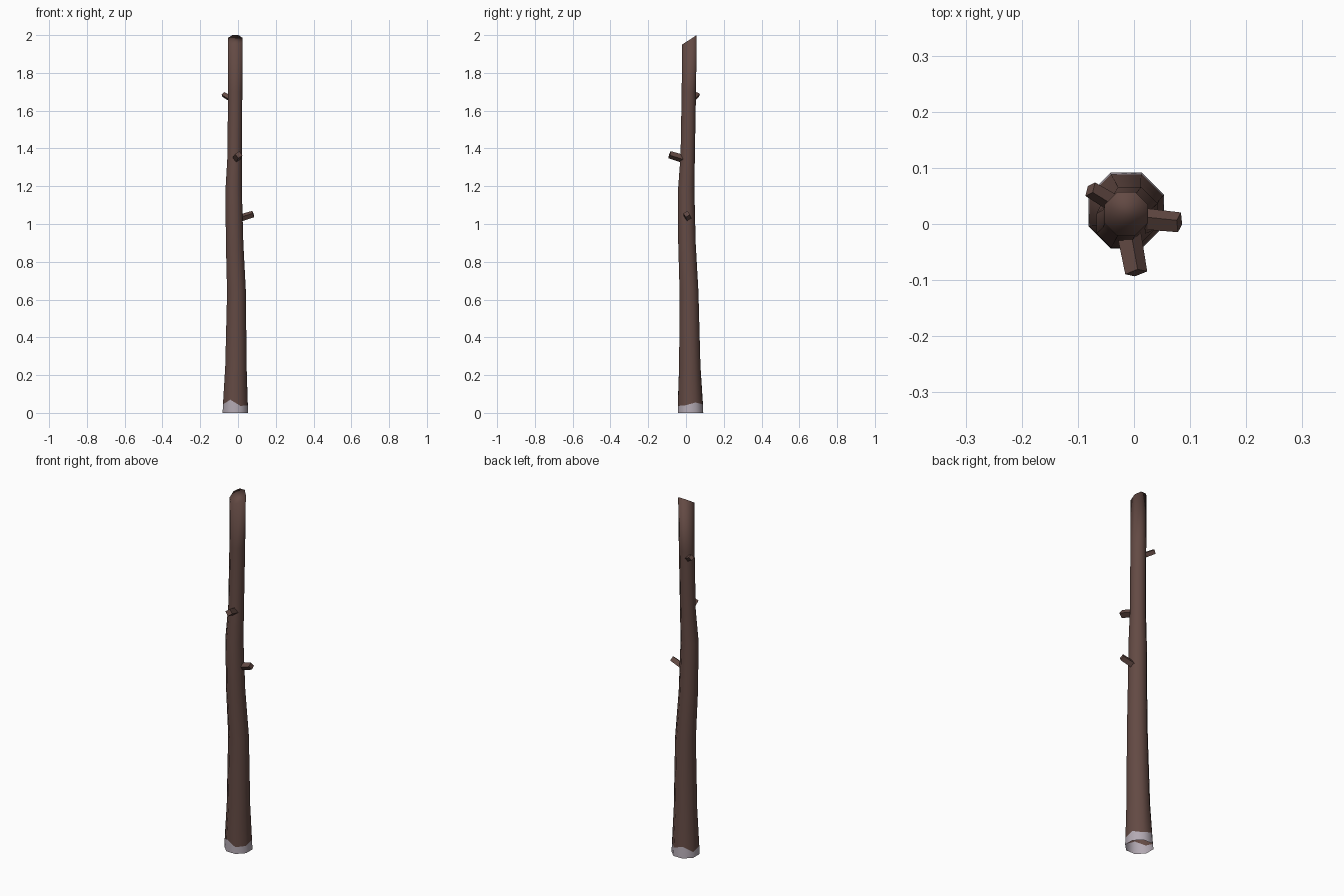
import bpy, bmesh, math
from mathutils import Vector

if "Cube" in bpy.data.objects:
    bpy.data.objects.remove(bpy.data.objects["Cube"])


def material(name, color):
    m = bpy.data.materials.new(name)
    m.diffuse_color = (*color, 1)
    m.use_nodes = True
    m.node_tree.nodes["Principled BSDF"].inputs["Base Color"].default_value = m.diffuse_color
    return m


bark = material("bark", (0.125, 0.068, 0.057))
pale = material("pale_wood", (0.45, 0.40, 0.45))


def skin(name, rings, mats, cap_end=True, smooth=True):
    """Join successive rings of points; first band takes the last material."""
    bm = bmesh.new()
    loops = [[bm.verts.new(p) for p in ring] for ring in rings]
    n = len(loops[0])
    for i, (a, b) in enumerate(zip(loops, loops[1:])):
        for k in range(n):
            j = (k + 1) % n
            f = bm.faces.new((a[k], a[j], b[j], b[k]))
            f.material_index = len(mats) - 1 if i == 0 else 0
    if cap_end:
        bm.faces.new(loops[-1])
    for f in bm.faces:
        f.smooth = smooth
    me = bpy.data.meshes.new(name)
    bm.to_mesh(me)
    bm.free()
    for m in mats:
        me.materials.append(m)
    ob = bpy.data.objects.new(name, me)
    bpy.context.collection.objects.link(ob)
    return ob


def octagon(cx, cy, r, height):
    pts = []
    for k in range(8):
        a = math.radians(22.5 + 45 * k)
        x, y = cx + r * math.cos(a), cy + r * math.sin(a)
        pts.append((x, y, height(k, y)))
    return pts


# Trunk: crooked tapering eight-sided tube, open below, slanted cut on top
jag = [0.055, 0.045, 0.065, 0.03, 0.045, 0.07, 0.037, 0.04]
rings = [octagon(-0.014, 0.024, 0.073, lambda k, y: 0),
         octagon(-0.014, 0.023, 0.071, lambda k, y: jag[k])]
for cx, cy, r, z in [(-0.011, 0.020, 0.061, 0.25), (-0.008, 0.016, 0.054, 0.64),
                     (-0.018, 0.005, 0.050, 0.90), (-0.023, 0.001, 0.047, 1.18),
                     (-0.018, 0.009, 0.041, 1.36), (-0.015, 0.015, 0.041, 1.70)]:
    rings.append(octagon(cx, cy, r, lambda k, y: z))
rings.append(octagon(-0.014, 0.018, 0.042,
                     lambda k, y: 1.95 + 0.05 * (y + 0.0208) / 0.0776))
skin("trunk", rings, [bark, pale])


# Broken twig stubs: four-sided prisms poking out of the trunk
def twig(name, start, end, r):
    s, e = Vector(start), Vector(end)
    d = (e - s).normalized()
    u = d.cross(Vector((0, 0, 1))).normalized()
    v = u.cross(d)
    ring = lambda c, q: [c + q * (u * math.cos(a) + v * math.sin(a))
                         for a in (math.radians(10 + 90 * k) for k in range(4))]
    skin(name, [ring(s, r * 1.1), ring(e, r)], [bark], smooth=False)


twig("twig_right", (-0.01, 0.012, 1.025), (0.081, 0.003, 1.053), 0.018)
twig("twig_front", (-0.012, 0.0, 1.34), (0.004, -0.087, 1.367), 0.020)
twig("twig_back_left", (-0.025, 0.03, 1.655), (-0.078, 0.062, 1.686), 0.015)

# Consistent outward normals on every part
for ob in bpy.context.collection.objects:
    bm = bmesh.new()
    bm.from_mesh(ob.data)
    bmesh.ops.recalc_face_normals(bm, faces=bm.faces[:])
    bm.to_mesh(ob.data)
    bm.free()
